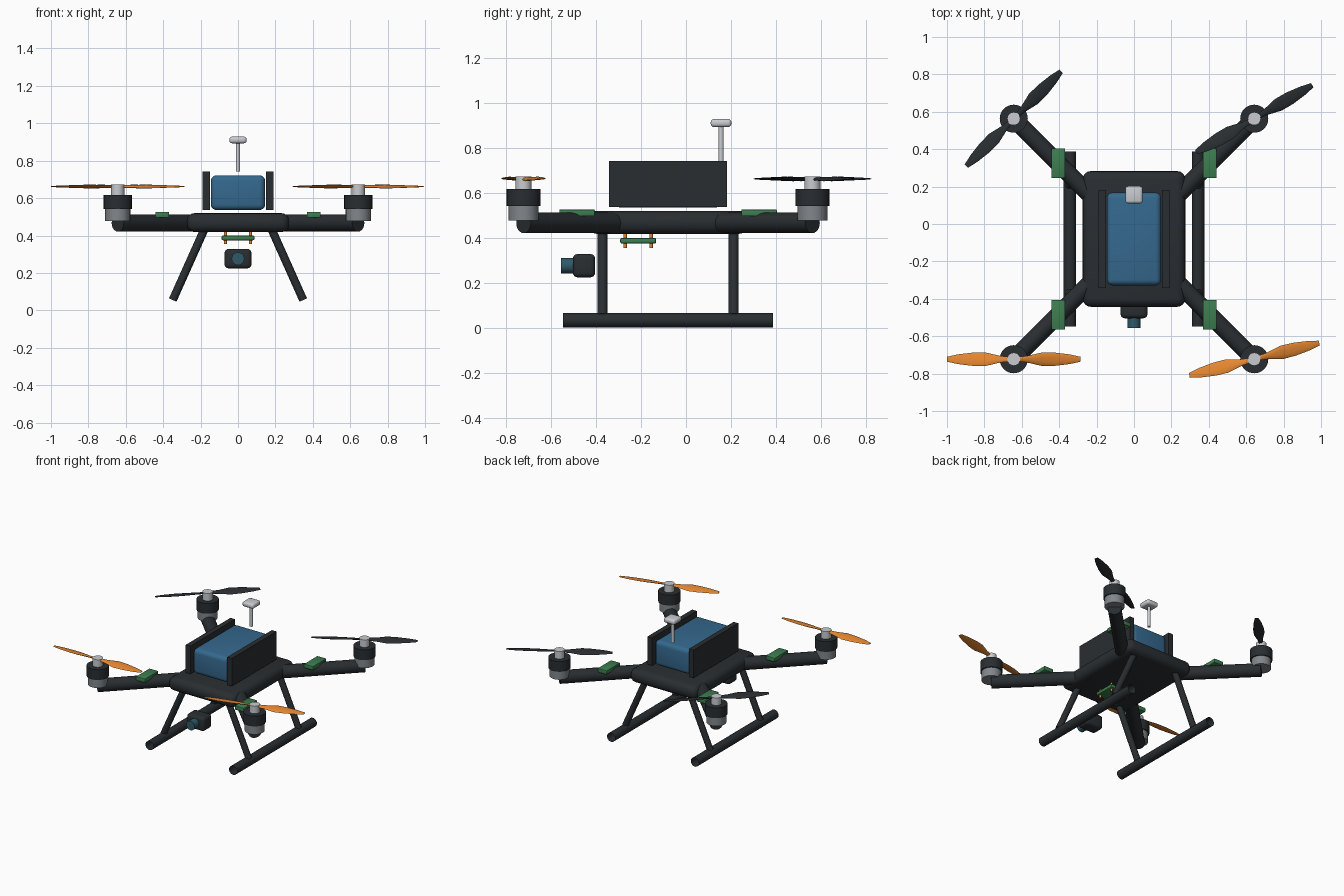
import bpy, bmesh, math
from mathutils import Vector, Matrix

if "Cube" in bpy.data.objects:
    bpy.data.objects.remove(bpy.data.objects["Cube"])

CY = -0.08          # centre of the airframe along y
MOTOR = 0.643       # motor offset from the airframe centre in x and y


def material(name, r, g, b):
    m = bpy.data.materials.new(name)
    m.diffuse_color = (r, g, b, 1)
    m.use_nodes = True
    m.node_tree.nodes["Principled BSDF"].inputs["Base Color"].default_value = m.diffuse_color
    return m


BLACK = material("carbon", 0.022, 0.027, 0.031)
BLUE = material("battery_blue", 0.035, 0.14, 0.27)
GREEN = material("board_green", 0.045, 0.21, 0.08)
ORANGE = material("orange", 0.78, 0.24, 0.03)
STEEL = material("steel", 0.22, 0.24, 0.26)
SILVER = material("silver", 0.58, 0.6, 0.63)
GLASS = material("lens_glass", 0.03, 0.10, 0.14)


def finish(name, bm, mat, angle=35):
    bmesh.ops.recalc_face_normals(bm, faces=bm.faces)
    me = bpy.data.meshes.new(name)
    bm.to_mesh(me)
    bm.free()
    ob = bpy.data.objects.new(name, me)
    bpy.context.collection.objects.link(ob)
    me.materials.append(mat)
    bpy.ops.object.select_all(action='DESELECT')
    ob.select_set(True)
    bpy.context.view_layer.objects.active = ob
    bpy.ops.object.shade_smooth_by_angle(angle=math.radians(angle))
    return ob


def box(name, centre, half, mat, bevel=0.0, segments=3):
    bm = bmesh.new()
    bmesh.ops.create_cube(bm, size=2)
    bmesh.ops.scale(bm, vec=half, verts=bm.verts)
    if bevel:
        bmesh.ops.bevel(bm, geom=list(bm.edges), offset=bevel, segments=segments,
                        profile=0.5, affect='EDGES')
    bmesh.ops.translate(bm, vec=centre, verts=bm.verts)
    return finish(name, bm, mat)


def rod(name, a, b, radius, mat, caps=True, sides=24):
    a, b = Vector(a), Vector(b)
    d = b - a
    bm = bmesh.new()
    bmesh.ops.create_cone(bm, cap_ends=caps, segments=sides, radius1=radius,
                          radius2=radius, depth=d.length)
    rot = Vector((0, 0, 1)).rotation_difference(d).to_matrix().to_4x4()
    bmesh.ops.transform(bm, matrix=Matrix.Translation((a + b) / 2) @ rot, verts=bm.verts)
    return finish(name, bm, mat)


def propeller(name, centre, angle, mat):
    # two lofted blades: (radius, chord, thickness, pitch in degrees)
    sections = [(0.02, 0.026, 0.014, 18), (0.07, 0.036, 0.013, 17), (0.15, 0.074, 0.011, 14),
                (0.22, 0.072, 0.009, 11), (0.30, 0.052, 0.007, 9), (0.358, 0.026, 0.005, 7)]
    bm = bmesh.new()
    n = 10
    for turn in (0, math.pi):
        rings = []
        for r, chord, thick, pitch in sections:
            p = math.radians(pitch)
            ring = []
            for i in range(n):
                t = 2 * math.pi * i / n
                u, w = chord / 2 * math.cos(t), thick / 2 * math.sin(t)
                v = Vector((r, u * math.cos(p) - w * math.sin(p),
                            u * math.sin(p) + w * math.cos(p)))
                v = Matrix.Rotation(turn + math.radians(angle), 3, 'Z') @ v
                ring.append(bm.verts.new(v + Vector(centre)))
            rings.append(ring)
        for lo, hi in zip(rings, rings[1:]):
            for i in range(n):
                j = (i + 1) % n
                bm.faces.new((lo[i], lo[j], hi[j], hi[i]))
        bm.faces.new(rings[0])
        bm.faces.new(rings[-1])
    return finish(name, bm, mat, 50)


# central body, battery and its side plates
box("body", (0, CY, 0.469), (0.275, 0.363, 0.051), BLACK, 0.045, 4)
box("battery", (0, CY, 0.629), (0.145, 0.248, 0.093), BLUE, 0.03, 4)
for s, side in ((-1, "left"), (1, "right")):
    box(f"{side}_battery_plate", (s * 0.17, CY, 0.64), (0.019, 0.262, 0.103), BLACK)

# arms, speed controllers, motors and propellers
spin = {(-1, -1): 0, (1, -1): 14, (1, 1): 30, (-1, 1): 45}
for (sx, sy), angle in spin.items():
    tag = ("front" if sy < 0 else "back") + ("_left" if sx < 0 else "_right")
    x, y = sx * MOTOR, CY + sy * MOTOR
    rod(f"{tag}_arm", (sx * 0.18, CY + sy * 0.18, 0.467), (x, y, 0.467), 0.046, BLACK)
    box(f"{tag}_speed_controller", (sx * 0.405, CY + sy * 0.405, 0.511),
        (0.037, 0.079, 0.015), GREEN, 0.004, 2)
    rod(f"{tag}_motor_base", (x, y, 0.478), (x, y, 0.543), 0.067, STEEL, sides=32)
    rod(f"{tag}_motor_bell", (x, y, 0.541), (x, y, 0.617), 0.075, BLACK, sides=32)
    rod(f"{tag}_hub", (x, y, 0.615), (x, y, 0.672), 0.035, SILVER)
    propeller(f"{tag}_propeller", (x, y, 0.662), angle, ORANGE if sy < 0 else BLACK)

# landing gear: open tube skids with splayed legs
for s, side in ((-1, "left"), (1, "right")):
    rod(f"{side}_skid", (s * 0.343, CY - 0.467, 0.033), (s * 0.343, CY + 0.467, 0.033),
        0.033, BLACK, caps=False)
    for sy, end in ((-1, "front"), (1, "back")):
        y = CY + sy * 0.292
        rod(f"{end}_{side}_leg", (s * 0.172, y, 0.45), (s * 0.349, y, 0.055), 0.022, BLACK)

# position antenna
rod("antenna_mast", (0, 0.156, 0.742), (0, 0.156, 0.90), 0.011, SILVER, sides=16)
box("antenna_cap", (0, 0.156, 0.911), (0.046, 0.046, 0.018), SILVER, 0.014, 3)

# camera mount plate with four pins
box("mount_plate", (0, -0.213, 0.387), (0.088, 0.08, 0.013), GREEN, 0.008, 2)
for sx in (-1, 1):
    for sy in (-1, 1):
        x, y = sx * 0.067, -0.213 + sy * 0.058
        rod(f"mount_pin_{'left' if sx < 0 else 'right'}_{'front' if sy < 0 else 'back'}",
            (x, y, 0.355), (x, y, 0.425), 0.008, ORANGE, sides=12)

# camera and lens
box("camera_body", (0, -0.454, 0.276), (0.072, 0.05, 0.052), BLACK, 0.022, 4)
rod("camera_lens", (0, -0.49, 0.276), (0, -0.556, 0.276), 0.034, GLASS)
